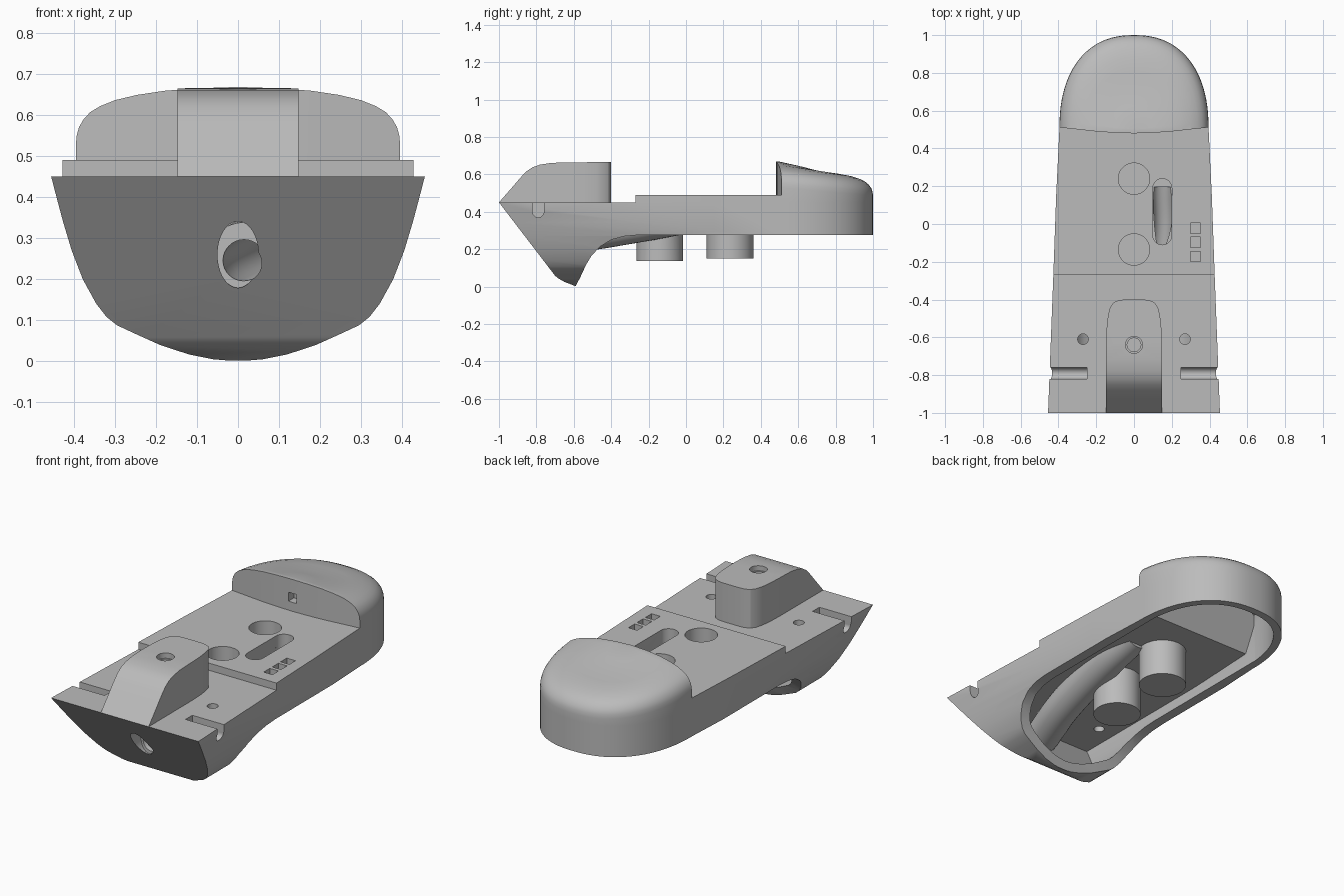
import bpy, bmesh, math
from mathutils import Vector

cube = bpy.data.objects.get("Cube")
if cube:
    bpy.data.objects.remove(cube, do_unlink=True)

grey = bpy.data.materials.new("mid_grey")
grey.use_nodes = True
GREY = (0.5, 0.5, 0.5, 1)
grey.diffuse_color = GREY
grey.node_tree.nodes["Principled BSDF"].inputs["Base Color"].default_value = GREY


def add_object(name, bm):
    bmesh.ops.recalc_face_normals(bm, faces=bm.faces)
    mesh = bpy.data.meshes.new(name)
    bm.to_mesh(mesh)
    bm.free()
    mesh.materials.append(grey)
    obj = bpy.data.objects.new(name, mesh)
    bpy.context.collection.objects.link(obj)
    return obj


def loft(name, rings):
    """Closed solid through rings of equal length."""
    bm = bmesh.new()
    loops = [[bm.verts.new(p) for p in ring] for ring in rings]
    n = len(loops[0])
    for a, b in zip(loops, loops[1:]):
        for i in range(n):
            j = (i + 1) % n
            bm.faces.new((a[i], a[j], b[j], b[i]))
    bm.faces.new(loops[0])
    bm.faces.new(loops[-1])
    return add_object(name, bm)


def prism(name, points, axis, low, high):
    """Extrude a 2D profile along x, y or z."""
    place = {"x": lambda p, d: (d, p[0], p[1]),
             "y": lambda p, d: (p[0], d, p[1]),
             "z": lambda p, d: (p[0], p[1], d)}[axis]
    return loft(name, [[place(p, d) for p in points] for d in (low, high)])


def box(name, x0, x1, y0, y1, z0, z1):
    return prism(name, [(x0, y0), (x1, y0), (x1, y1), (x0, y1)], "z", z0, z1)


def rod(name, center, radius, axis, low, high, stretch=1):
    ring = [2 * math.pi * i / 48 for i in range(48)]
    pts = [(center[0] + radius * math.cos(a), center[1] + radius * stretch * math.sin(a)) for a in ring]
    return prism(name, pts, axis, low, high)


def mirrored(half):
    return half + [(-x, y) for x, y in reversed(half) if abs(x) > 1e-6]


def combine(a, b, operation):
    mod = a.modifiers.new("combine", "BOOLEAN")
    mod.object, mod.operation, mod.solver = b, operation, "EXACT"
    graph = bpy.context.evaluated_depsgraph_get()
    mesh = bpy.data.meshes.new_from_object(a.evaluated_get(graph))
    a.modifiers.clear()
    a.data = mesh
    bpy.data.objects.remove(b, do_unlink=True)


def cut(a, *cutters):
    for c in cutters:
        combine(a, c, "DIFFERENCE")


def tube(name, path, radius):
    """Round tube along a smoothed path."""
    pts = [Vector(p) for p in path]
    ends = [2 * pts[0] - pts[1]] + pts + [2 * pts[-1] - pts[-2]]
    centers = []
    for a, b, c, d in zip(ends, ends[1:], ends[2:], ends[3:]):
        for k in range(6):
            t = k / 6
            centers.append(0.5 * (2 * b + (c - a) * t + (2 * a - 5 * b + 4 * c - d) * t * t
                                  + (3 * b - a - 3 * c + d) * t ** 3))
    centers.append(pts[-1])
    rings = []
    for i, c in enumerate(centers):
        d = (centers[min(i + 1, len(centers) - 1)] - centers[max(i - 1, 0)]).normalized()
        u = d.cross(Vector((0, 0, 1))).normalized()
        v = u.cross(d)
        rings.append([c + radius * (u * math.cos(k * math.pi / 16) + v * math.sin(k * math.pi / 16))
                      for k in range(32)])
    return loft(name, rings)


def plan(inset):
    """Top outline with a rounded tail."""
    half = [(.458 - inset, -1.1), (.455 - inset, -1), (.427 - inset, -.27), (.412 - inset, .15)]
    for i in range(24):
        a = math.pi / 2 * i / 24
        half.append(((.395 - inset) * math.cos(a) ** .87, .5 + (.5 - inset) * math.sin(a) ** .87))
    return mirrored(half + [(0, 1 - inset)])


def hull_section(inset):
    """Hull cross-section, round at the keel."""
    half = [(.47, 1), (.47, .5), (.455, .45), (.442, .4), (.426, .34), (.405, .27), (.378, .2), (.345, .14),
            (.32, .108), (.295, .088), (.25, .067), (.19, .04), (.12, .017), (.06, .005), (0, 0)]
    return mirrored([(x * (1 - inset / .4), z + inset * (z < .45)) for x, z in half])


# Outer hull: rounded plan with a domed tail, trimmed by side and end profiles
outline = plan(0)
dome = [(1, -.2), (1, .45), (1, .53), (.994, .553), (.98, .572), (.95, .592), (.91, .608), (.85, .622),
        (.76, .636), (.62, .649), (.45, .659), (.25, .665), (.02, .668)]
rings = []
for s, z in dome:
    drop = min(.045, .1 * s) if z > .5 else 0
    rings.append([(x * s, .5 + (y - .5) * s, z - drop * max(y - .5, 0) / .5) for x, y in outline])
body = loft("body_shell", rings)

side = [(-1.078, .55), (-1, .45), (-.7, .058), (-.685, .045), (-.65, .025), (-.59, .002), (-.565, .05),
        (-.535, .115), (-.505, .165), (-.46, .213), (-.4, .25), (-.33, .269), (-.25, .276), (1.1, .276),
        (1.1, 1), (-1.078, 1)]
combine(body, prism("side_trim", side, "x", -1, 1), "INTERSECT")
combine(body, prism("section_trim", hull_section(0), "y", -1.5, 1.5), "INTERSECT")
dome_front = mirrored([(1, -2), (1, .54), (.4, .512), (.3, .501), (.2, .49), (.1, .483), (0, .48)])
cut(body, prism("deck_trim", dome_front, "z", .49, 1.2),
    box("front_deck_trim", -1, 1, -2, -.27, .45, 1.2))

# Hollow underside
cavity = prism("cavity", plan(.042), "z", -.3, .9)
inner_side = [(-.835, .355), (-.65, .095), (-.61, .05), (-.5, -.15), (1.1, -.15), (1.1, .48), (.94, .49),
              (.9, .525), (.66, .57), (.6, .55), (.5, .355)]
combine(cavity, prism("cavity_side", inner_side, "x", -.9, .9), "INTERSECT")
combine(cavity, prism("cavity_section", hull_section(.042), "y", -1.4, 1.4), "INTERSECT")
dome_inner = mirrored([(.6, -.5), (.6, .41), (.36, .48), (.33, .54), (.25, .575), (.1, .6)])
combine(cavity, prism("cavity_dome", dome_inner, "y", -1.3, 1.3), "INTERSECT")
cut(body, cavity)

# Cable conduit running from the nose to the deck slot
path = [(0, -.95, .235), (.02, -.75, .25), (.1, -.45, .295), (.15, -.05, .366), (.15, .19, .425)]
conduit = tube("conduit", path, .092)
nose_wedge = [(-1.069, .55), (-.602, -.06), (-1.4, -.06), (-1.4, .55)]
cut(conduit, box("conduit_trim", -1, 1, -2, 2, .44, 1),
    prism("nose_trim", nose_wedge, "x", -1, 1))
combine(body, conduit, "UNION")

# Posts under the deck
for y, low in ((-.14, .137), (.235, .15)):
    combine(body, rod("post", (0, y), .125, "z", low, .43), "UNION")

# Raised block on the front deck
block_side = [(-1, .45), (-.93, .53), (-.88, .588), (-.85, .618), (-.82, .638), (-.78, .652), (-.72, .661),
              (-.64, .664), (-.3, .666), (-.3, .42), (-.96, .42)]
block = prism("front_block", block_side, "x", -.3, .3)
block_plan = mirrored([(.148, -1.1), (.147, -.62), (.144, -.54), (.137, -.48), (.126, -.44), (.108, -.415),
                       (.08, -.403), (.05, -.4)])
combine(block, prism("block_plan", block_plan, "z", .3, .9), "INTERSECT")
combine(body, block, "UNION")

# Bores, sockets and slots
cut(body, rod("block_bore", (0, -.64), .036, "z", .5, .9),
    rod("block_bore_rim", (0, -.64), .045, "z", .635, .9),
    rod("nose_hole", (0, .26), .05, "y", -1.2, -.785, 1.62),
    tube("conduit_bore", path, .05))
slot = [(.15 + .05 * math.cos(a), (.19 if a < math.pi else -.06) + .05 * math.sin(a))
        for a in [math.pi * i / 16 for i in range(32)]]
cut(body, prism("deck_slot", slot, "z", .4, .7))
for y in (.24, -.135):
    cut(body, rod("socket", (0, y), .083, "z", .25, .7))
for y in (-.022, -.097, -.172):
    cut(body, box("square_pocket", .298, .352, y - .027, y + .027, .44, .7))
for s in (-1, 1):
    inner, outer = sorted((s * .25, s * .6))
    cut(body, rod("screw_hole", (s * .27, -.61), .028, "z", .2, .7),
        rod("side_notch_round", (-.79, .4), .03, "x", inner, outer),
        box("side_notch", inner, outer, -.8199, -.7601, .4, .7))
cut(body, box("dome_window", -.025, .025, .4, .53, .54, .59))

# Smooth shading with sharp edges kept
bpy.ops.object.select_all(action="DESELECT")
body.select_set(True)
bpy.context.view_layer.objects.active = body
bpy.ops.object.shade_smooth_by_angle(angle=math.radians(28))
